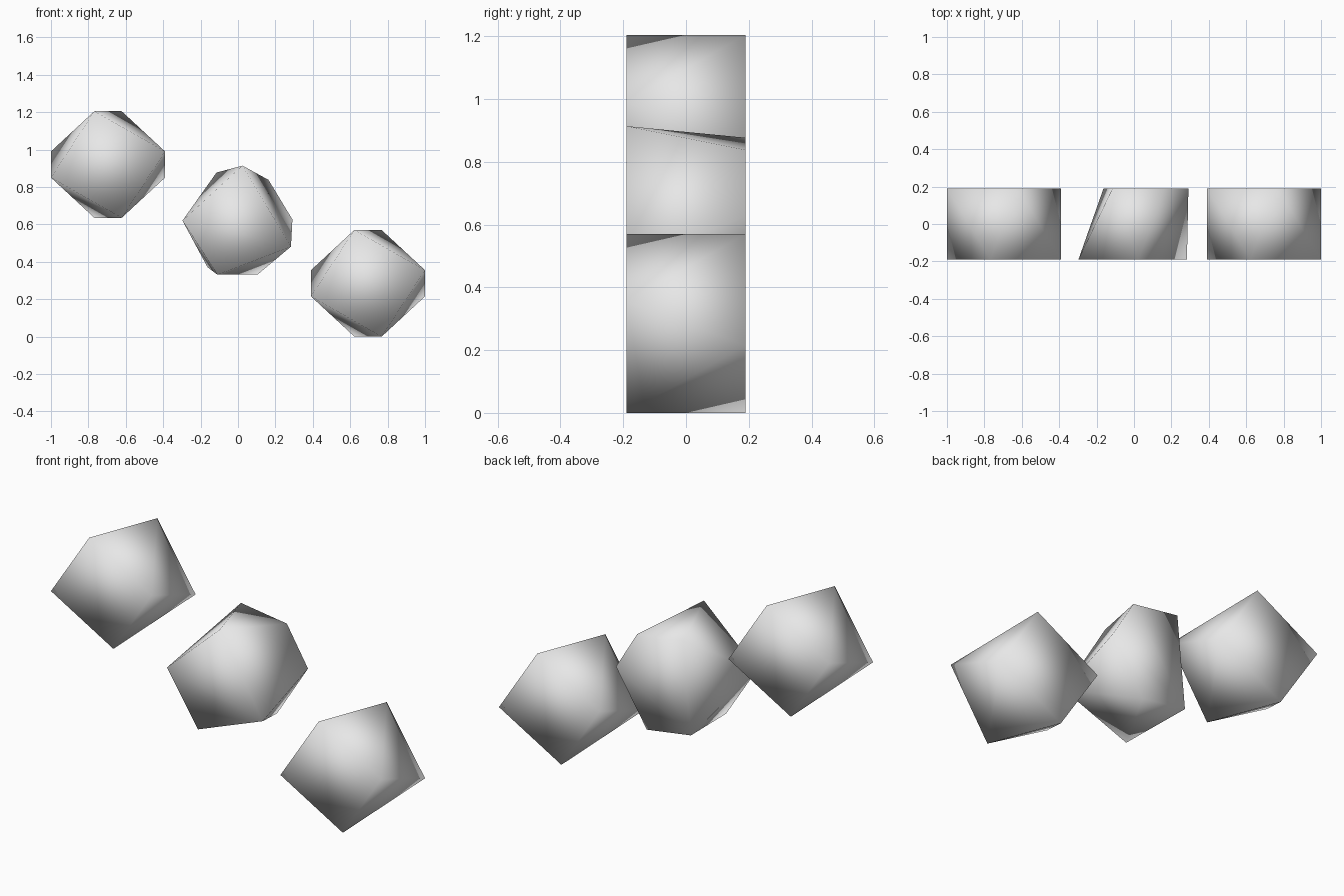
import bpy, bmesh

if "Cube" in bpy.data.objects:
    bpy.data.objects.remove(bpy.data.objects["Cube"])

grey = bpy.data.materials.new("light_grey")
grey.diffuse_color = (0.8, 0.8, 0.8, 1)
grey.use_nodes = True
grey.node_tree.nodes["Principled BSDF"].inputs["Base Color"].default_value = grey.diffuse_color
HALF_DEPTH = 0.19


def stone(name, centre, front, back):
    """Solid skin between a front polygon and a turned back polygon."""
    bm = bmesh.new()
    for outline, y in ((front, -HALF_DEPTH), (back, HALF_DEPTH)):
        for x, z in outline:
            bm.verts.new((x, y, z))
    bmesh.ops.convex_hull(bm, input=bm.verts[:])
    # merge the flat caps back into single faces
    bmesh.ops.dissolve_limit(bm, angle_limit=0.01, verts=bm.verts[:], edges=bm.edges[:])
    bmesh.ops.recalc_face_normals(bm, faces=bm.faces[:])
    for f in bm.faces:
        f.smooth = True
    mesh = bpy.data.meshes.new(name)
    bm.to_mesh(mesh)
    bm.free()
    mesh.materials.append(grey)
    obj = bpy.data.objects.new(name, mesh)
    obj.location = (centre[0], 0, centre[1])
    bpy.context.collection.objects.link(obj)


# Outer stones: a four-sided front and its mirror image at the back
quad = [(-0.073, 0.285), (0.305, 0.07), (0.073, -0.285), (-0.305, -0.07)]
mirrored = [(-x, z) for x, z in quad]
stone("upper_left_stone", (-0.695, 0.92), quad, mirrored)
stone("lower_right_stone", (0.695, 0.285), quad, mirrored)

# Middle stone: four-sided front, five-sided back
stone("middle_stone", (0, 0),
      [(0.024, 0.914), (0.283, 0.481), (-0.11, 0.331), (-0.297, 0.62)],
      [(-0.115, 0.877), (0.163, 0.838), (0.291, 0.626), (0.104, 0.331), (-0.163, 0.371)])
